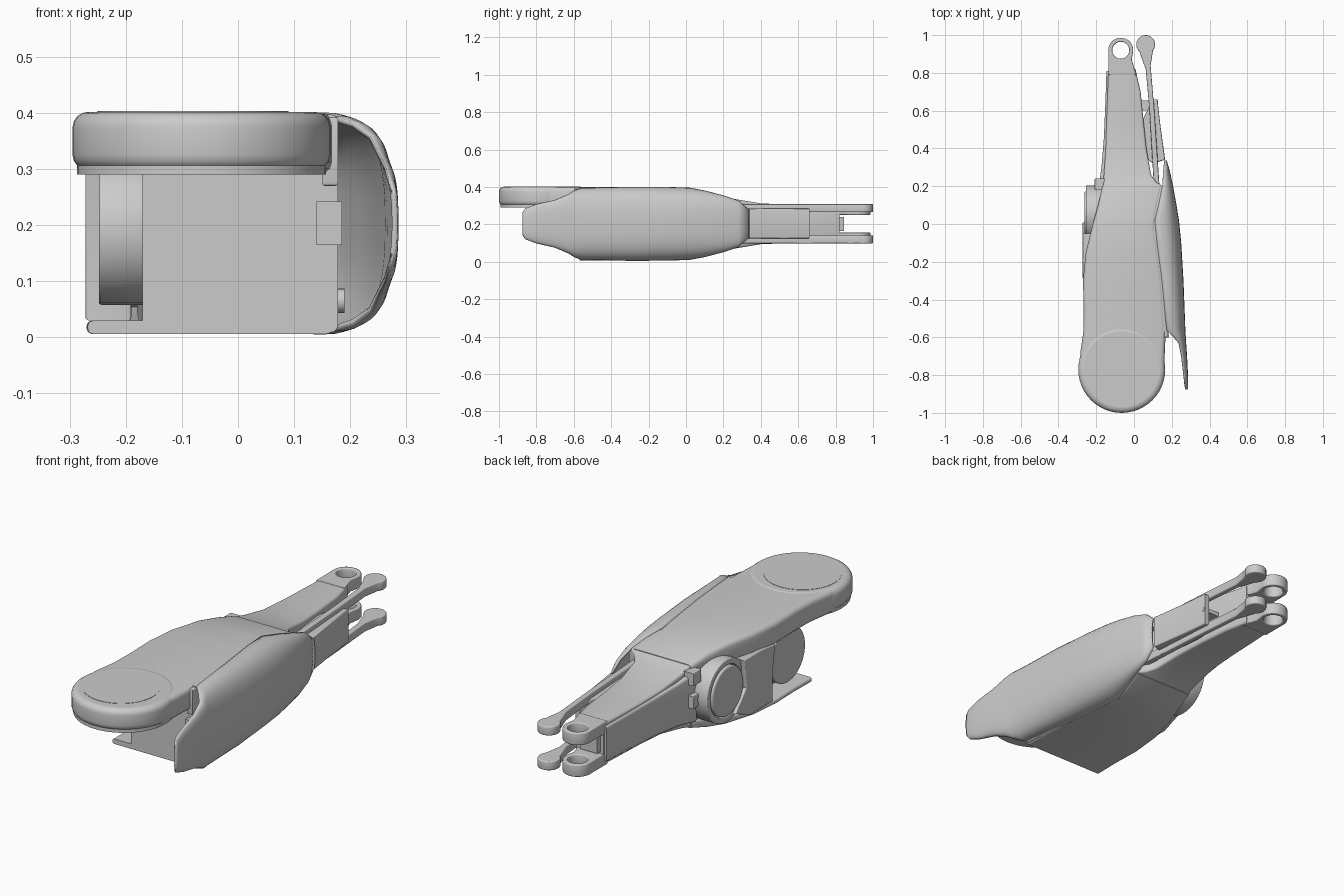
import bpy, bmesh, math
from mathutils import Matrix

if "Cube" in bpy.data.objects:
    bpy.data.objects.remove(bpy.data.objects["Cube"])


def finish(ob, angle=32):
    bpy.ops.object.select_all(action='DESELECT')
    ob.select_set(True)
    bpy.context.view_layer.objects.active = ob
    if ob.type == 'CURVE':
        bpy.ops.object.convert(target='MESH')
        ob = bpy.context.view_layer.objects.active
    bpy.ops.object.shade_smooth_by_angle(angle=math.radians(angle))
    return ob


def skin(name, rings, closed=True):
    """Join rings of points into a surface, capped when closed."""
    bm = bmesh.new()
    vs = [[bm.verts.new(p) for p in r] for r in rings]
    n = len(rings[0])
    for a, b in zip(vs, vs[1:]):
        for i in range(n if closed else n - 1):
            j = (i + 1) % n
            bm.faces.new((a[i], a[j], b[j], b[i]))
    if closed:
        bm.faces.new(vs[0])
        bm.faces.new(vs[-1])
    bmesh.ops.recalc_face_normals(bm, faces=bm.faces)
    me = bpy.data.meshes.new(name)
    bm.to_mesh(me)
    bm.free()
    ob = bpy.data.objects.new(name, me)
    bpy.context.collection.objects.link(ob)
    return ob


def loft(name, stations, r=0.02):
    """Rounded-rectangle sections along y: (y, x0, x1, z0, z1)."""
    rings = []
    for y, x0, x1, z0, z1 in stations:
        q = min(r, (x1 - x0) * .45, (z1 - z0) * .45)
        ring = []
        for k, (cx, cz) in enumerate(((x1-q, z1-q), (x0+q, z1-q), (x0+q, z0+q), (x1-q, z0+q))):
            for s in range(4):
                a = math.pi / 2 * (k + s / 3)
                ring.append((cx + q * math.cos(a), y, cz + q * math.sin(a)))
        rings.append(ring)
    return finish(skin(name, rings))


def arc(cx, cy, r, a0=0, a1=360, n=40):
    full = a1 - a0 == 360
    return [(cx + r * math.cos(math.radians(a0 + (a1 - a0) * i / (n if full else n - 1))),
             cy + r * math.sin(math.radians(a0 + (a1 - a0) * i / (n if full else n - 1))))
            for i in range(n)]


def prism(name, loops, lo, hi, axis='z', bevel=0.0, res=2):
    """Extrude flat outlines (inner loops are holes) along z or x."""
    cu = bpy.data.curves.new(name, 'CURVE')
    cu.dimensions = '2D'
    cu.fill_mode = 'BOTH'
    cu.extrude = (hi - lo) / 2 - bevel
    cu.bevel_depth, cu.offset, cu.bevel_resolution = bevel, -bevel, res
    for pts in loops:
        sp = cu.splines.new('POLY')
        sp.points.add(len(pts) - 1)
        for p, (u, v) in zip(sp.points, pts):
            p.co = (u, v, 0, 1)
        sp.use_cyclic_u = True
    ob = bpy.data.objects.new(name, cu)
    bpy.context.collection.objects.link(ob)
    mid = (lo + hi) / 2
    if axis == 'x':
        ob.matrix_world = Matrix(((0, 0, 1, mid), (1, 0, 0, 0), (0, 1, 0, 0), (0, 0, 0, 1)))
    else:
        ob.location.z = mid
    return finish(ob)


MID = 0.203


def half(y):
    """Half height of the body at y."""
    prof = ((-1, .197), (-.1, .197), (0, .193), (.1, .178), (.2, .151), (.3, .125),
            (.4, .112), (.55, .106), (1, .103))
    for (a, p), (b, q) in zip(prof, prof[1:]):
        if y <= b:
            return p + (q - p) * (y - a) / (b - a)
    return .103


# central body and arm
core = ((-.57, -.17, .178), (-.35, -.165, .165), (-.2, -.175, .15), (-.05, -.18, .13),
        (.05, -.18, .14), (.12, -.17, .165), (.19, -.165, .17), (.22, -.162, .12), (.26, -.16, .09),
        (.4, -.15, .066), (.55, -.145, .05), (.7, -.14, .035), (.82, -.135, .008))
loft("main_body", [(y, a, b, MID - half(y) + .003, MID + half(y) - .003) for y, a, b in core], .012)

# upper and lower plates overhanging the left recess
plate = ((-.57, -.268, .168), (-.45, -.266, .162), (-.3, -.27, .152), (-.15, -.255, .132),
         (0, -.218, .112), (.1, -.19, .13), (.2, -.168, .15))
front = ((-.8, -.288, .158), (-.68, -.284, .163))
loft("upper_plate", [(y, a, b, .29 + max(0, y + .1) * .08, MID + half(y)) for y, a, b in front + plate], .022)
loft("lower_plate", [(y, a, b, MID - half(y), .03 + max(0, y + .1) * .2) for y, a, b in plate], .012)

# round front pad with its flush cap
prism("round_pad", [arc(-.065, -.77, .23, n=48)], .298, .402, bevel=.028, res=3)
prism("pad_lower_rim", [arc(-.065, -.77, .222, n=48)], .29, .31)
prism("pad_cap", [arc(-.08, -.77, .17, n=48)], .38, .4035)

# curved outer cover on the right: y, inner x, outer x, half height
cover = ((-.875, .274, .284, .06), (-.86, .268, .286, .082), (-.8, .262, .286, .105), (-.7, .25, .281, .128),
         (-.63, .235, .276, .158), (-.595, .205, .274, .18), (-.56, .172, .272, .192),
         (-.3, .148, .262, .198), (-.1, .122, .25, .197), (.02, .11, .238, .193), (.1, .13, .225, .178),
         (.2, .15, .207, .152), (.28, .155, .19, .125), (.335, .16, .174, .078))
rings = []
for y, xi, xo, h in cover:
    ring = []
    for i in range(25):
        a = math.pi * (i / 24 - .5)
        c, s = math.cos(a), math.sin(a)
        ring.append((xi + (xo - xi) * abs(c) ** .75, y, MID + h * math.copysign(abs(s) ** .75, s)))
    rings.append(ring)
shell = skin("outer_cover", rings, closed=False)
centre = sum((f.normal.x for f in shell.data.polygons))
if centre < 0:
    shell.data.flip_normals()
sol = shell.modifiers.new("thickness", 'SOLIDIFY')
sol.thickness, sol.offset = .01, -1
finish(shell, 40)

# catches behind the cover's front edge
prism("cover_catch", [[(.14, -.6), (.185, -.6), (.185, -.5), (.14, -.5)]], .165, .242)
prism("pad_catch", [[(.15, -.6), (.178, -.6), (.178, -.52), (.15, -.52)]], .27, .392, bevel=.005)
prism("lower_pin", [arc(-.53, .065, .022, n=20)], .16, .19, 'x')

# left joint: ring, inner cap, second wheel and the cover between them
prism("joint_ring", [arc(.055, .2, .15), arc(.055, .2, .122)], -.255, -.16, 'x', .004)
prism("joint_cap", [arc(.055, .2, .118)], -.262, -.16, 'x', .008)
prism("front_wheel", [arc(-.42, .19, .132, n=24)], -.248, -.16, 'x', .005)
prism("wheel_boss", [arc(-.42, .19, .06, n=24)], -.2, -.15, 'x')
prism("joint_cover", [[(-.05, .31), (-.19, .31), (-.29, .295), (-.27, .15), (-.27, .03),
                       (-.1, .03), (.01, .075), (-.07, .17)]], -.272, -.19, 'x', .006)
for z in (.2, .31):
    prism("ring_tab", [[(.18, z - .03), (.24, z - .03), (.24, z + .03), (.18, z + .03)]], -.208, -.15, 'x', .004)

# tapered side panel on the left of the arm
loft("side_panel", [(.19, -.188, -.13, .085, .325), (.3, -.172, -.13, .1, .306), (.45, -.16, -.12, .11, .296),
                    (.65, -.151, -.12, .115, .291), (.81, -.146, -.12, .118, .288)], .012)

# forked lugs and twin push rods, upper and lower
lug = [(.012, .79), (-.136, .79)] + arc(-.07, .92, .066, 180, 0, 20) + [(-.012, .87)]
rod = ([(.105, .2), (.135, .2), (.108, .6), (.088, .84), (.096, .89)]
       + arc(.062, .95, .05, -40, 230, 22) + [(.04, .88), (.062, .82), (.082, .6)])
for side, lo, hi in (("upper", .25, .308), ("lower", .098, .156)):
    prism(side + "_lug", [lug, arc(-.07, .92, .045, n=28)], lo, hi, bevel=.005)
    lo, hi = (lo + .015, hi) if side == "upper" else (lo, hi - .015)
    prism(side + "_push_rod", [rod], lo, hi, bevel=.005)
prism("lug_stop", [[(-.12, .8), (-.02, .8), (-.03, .845), (-.12, .845)]], .165, .24)

# link block between the rods
prism("link_block", [[(.165, .34), (.14, .52), (.124, .66), (.1, .66), (.05, .56), (.05, .36), (.1, .32)]],
      .125, .285, bevel=.006)
prism("link_notch_pin", [[(.03, .6), (.128, .6), (.126, .655), (.03, .655)]], .195, .215)
